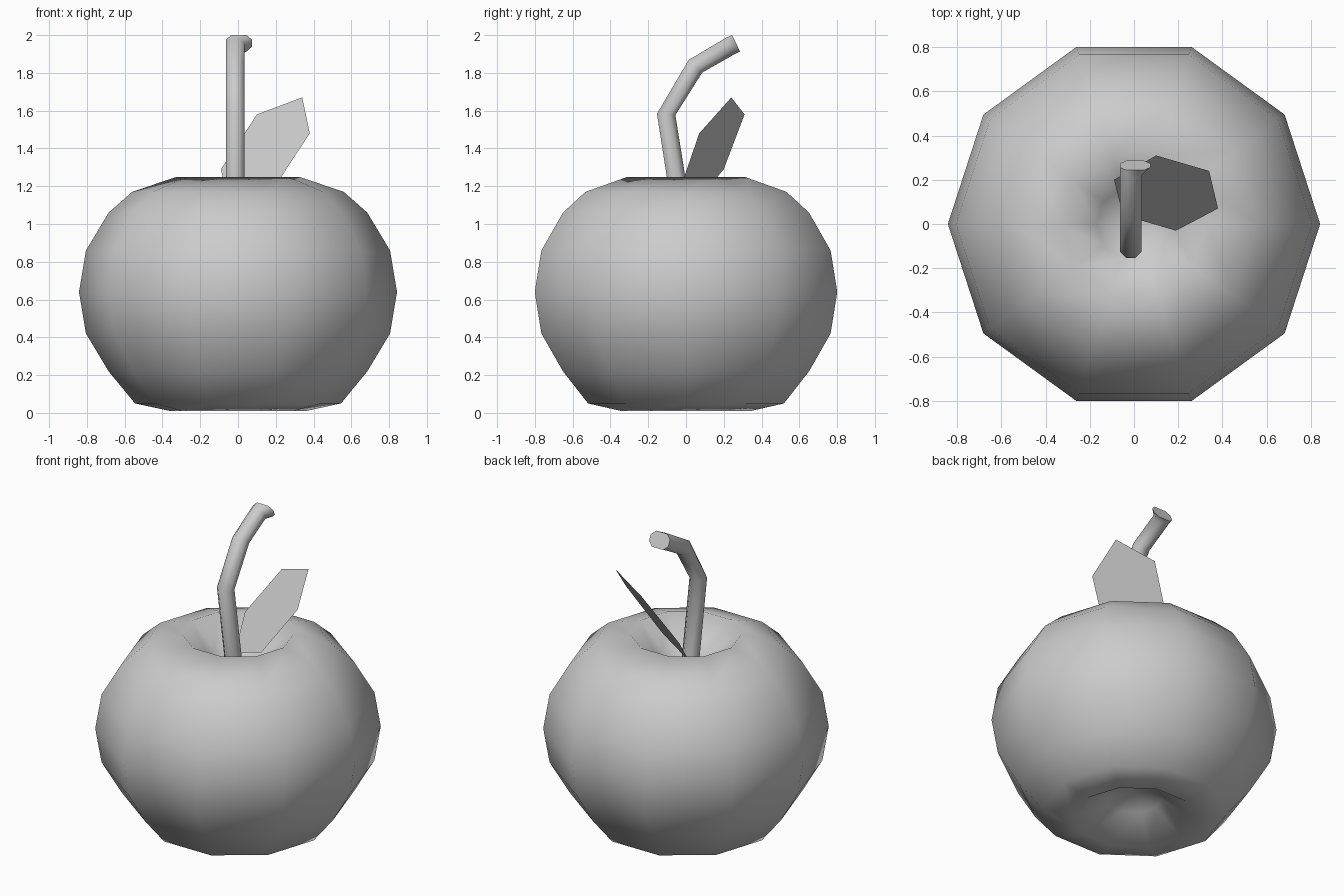
import bpy
from math import cos, sin, pi, atan2

if "Cube" in bpy.data.objects:
    bpy.data.objects.remove(bpy.data.objects["Cube"])


def make_object(name, verts, faces, smooth=True):
    mesh = bpy.data.meshes.new(name)
    mesh.from_pydata(verts, [], faces)
    mesh.update()
    for p in mesh.polygons:
        p.use_smooth = smooth
    obj = bpy.data.objects.new(name, mesh)
    bpy.context.collection.objects.link(obj)
    return obj


def bridge(rings, n):
    return [(i * n + j, i * n + (j + 1) % n,
             (i + 1) * n + (j + 1) % n, (i + 1) * n + j)
            for i in range(rings - 1) for j in range(n)]


# Fruit body: ten-sided lathe with a hollow at each end
N = 10
profile = [(0.17, 0.14), (0.36, 0.01), (0.545, 0.05), (0.685, 0.22),
           (0.805, 0.42), (0.842, 0.64), (0.805, 0.86), (0.685, 1.06),
           (0.56, 1.17), (0.33, 1.248), (0.17, 1.10)]
verts = [(r * cos(2 * pi * j / N), r * sin(2 * pi * j / N), z)
         for r, z in profile for j in range(N)]
faces = bridge(len(profile), N)
low, high = len(verts), len(verts) + 1
verts += [(0, 0, 0.22), (0, 0, 1.01)]
last = (len(profile) - 1) * N
for j in range(N):
    k = (j + 1) % N
    faces += [(k, j, low), (last + j, last + k, high)]
make_object("fruit_body", verts, faces)

# Stem: octagonal tube along a bent path, lip on one side of the tip
M = 8
path = [(-0.01, 0.98), (-0.105, 1.58), (0.05, 1.835), (0.23, 1.94), (0.265, 1.957)]
verts = []
for i, (y, z) in enumerate(path):
    a, b = path[max(i - 1, 0)], path[min(i + 1, len(path) - 1)]
    t = atan2(b[1] - a[1], b[0] - a[0])
    for j in range(M):
        ang = 2 * pi * (j + 0.5) / M
        u, v = 0.053 * cos(ang), 0.053 * sin(ang)
        if i == len(path) - 1 and u > 0:
            u += 0.04
        verts.append((-0.015 + u, y - v * sin(t), z + v * cos(t)))
faces = [f[::-1] for f in bridge(len(path), M)]
end = (len(path) - 1) * M
stem = make_object("stem", verts, faces + [tuple(range(M)),
                   tuple(end + j for j in reversed(range(M)))])
for p in stem.data.polygons:
    p.use_smooth = len(p.vertices) == 4

# Leaf: a single flat hexagon leaning out of the hollow
leaf = [(-0.09, 0.20, 1.29), (-0.05, 0.04, 1.10), (0.19, -0.03, 1.19),
        (0.38, 0.07, 1.48), (0.34, 0.24, 1.67), (0.10, 0.31, 1.58)]
make_object("leaf", leaf, [tuple(range(6))], False)
